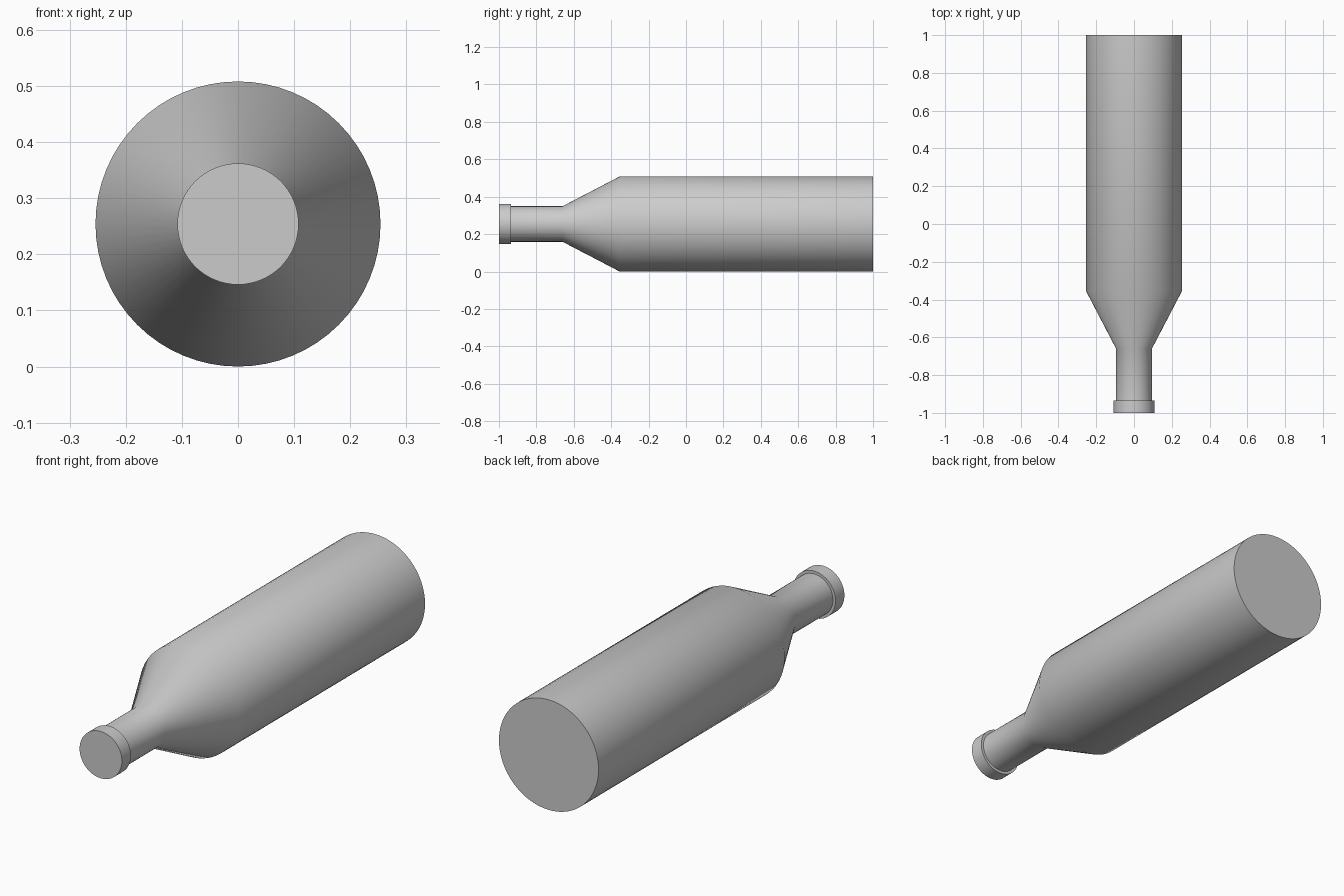
import bpy, bmesh, math
from mathutils import Matrix, Vector

cube = bpy.data.objects.get("Cube")
if cube:
    bpy.data.objects.remove(cube, do_unlink=True)

SIDES = 64
RADIUS = 0.254

grey = bpy.data.materials.new("plain grey")
grey.use_nodes = True
colour = (0.6, 0.6, 0.6, 1)
grey.diffuse_color = colour
grey.node_tree.nodes["Principled BSDF"].inputs["Base Color"].default_value = colour


def lathe(name, profile):
    """Closed solid of revolution about the y axis from (y, radius) points."""
    bm = bmesh.new()
    rings = []
    for y, r in profile:
        ring = []
        for i in range(SIDES):
            a = math.tau * i / SIDES
            ring.append(bm.verts.new((r * math.cos(a), y, RADIUS + r * math.sin(a))))
        rings.append(ring)
    for a, b in zip(rings, rings[1:]):
        for i in range(SIDES):
            j = (i + 1) % SIDES
            bm.faces.new((a[i], a[j], b[j], b[i]))
    bm.faces.new(rings[0])
    bm.faces.new(rings[-1])
    bmesh.ops.recalc_face_normals(bm, faces=bm.faces)
    mesh = bpy.data.meshes.new(name)
    bm.to_mesh(mesh)
    bm.free()
    mesh.materials.append(grey)
    obj = bpy.data.objects.new(name, mesh)
    bpy.context.collection.objects.link(obj)
    bpy.ops.object.select_all(action='DESELECT')
    obj.select_set(True)
    bpy.context.view_layer.objects.active = obj
    bpy.ops.object.shade_smooth_by_angle(angle=math.radians(35))
    return obj


# Body, tapered shoulder and neck
lathe("bottle_body", [(1.0, RADIUS), (-0.355, RADIUS), (-0.66, 0.095), (-0.94, 0.095)])

# Raised lip closing the neck
lathe("bottle_lip", [(-0.935, 0.108), (-1.0, 0.108)])
